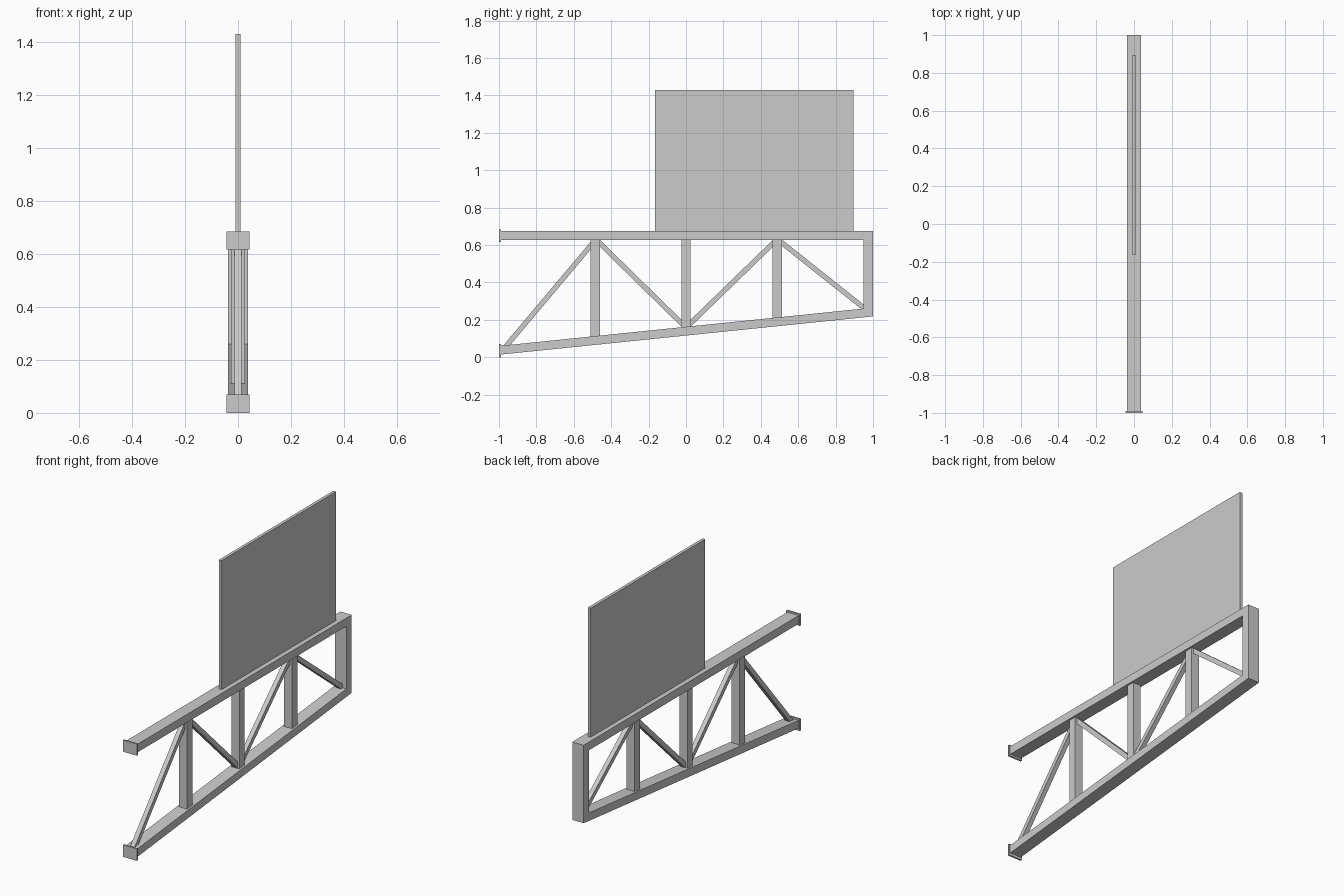
import bpy, bmesh
from mathutils import Vector

if "Cube" in bpy.data.objects:
    bpy.data.objects.remove(bpy.data.objects["Cube"])


def extrude_profile(name, pts, half):
    """Solid from a side profile of (y, z) points, centred on x = 0."""
    bm = bmesh.new()
    face = bm.faces.new([bm.verts.new((-half, y, z)) for y, z in pts])
    new = bmesh.ops.extrude_face_region(bm, geom=[face])["geom"]
    bmesh.ops.translate(bm, vec=(2 * half, 0, 0),
                        verts=[v for v in new if isinstance(v, bmesh.types.BMVert)])
    bmesh.ops.recalc_face_normals(bm, faces=bm.faces)
    me = bpy.data.meshes.new(name)
    bm.to_mesh(me)
    bm.free()
    ob = bpy.data.objects.new(name, me)
    bpy.context.collection.objects.link(ob)
    return ob


def block(name, y0, y1, z0, z1, half):
    return extrude_profile(name, [(y0, z0), (y1, z0), (y1, z1), (y0, z1)], half)


def strut(name, a, b, half):
    a, b = Vector(a), Vector(b)
    d = (b - a).normalized()
    n = Vector((-d.y, d.x)) * half
    return extrude_profile(name, [a - n, b - n, b + n, a + n], half)


def chord_top(y):
    return 0.163 + 0.1025 * y


# Outer frame: level top chord, end post and sloping bottom chord
TOP, UNDER, T = 0.675, 0.627, 0.047
extrude_profile("truss_frame", [
    (-0.99, TOP), (1.0, TOP), (1.0, chord_top(1.0) - T), (-0.99, chord_top(-0.99) - T),
    (-0.99, chord_top(-0.99)), (0.95, chord_top(0.95)), (0.95, UNDER), (-0.99, UNDER)], 0.037)

# Mounting plates at the open end
block("lower_end_plate", -1.0, -0.99, 0.0, 0.07, 0.044)
block("upper_end_plate", -1.0, -0.99, 0.616, 0.684, 0.044)

# Upright posts, feet cut to the chord slope
for i, y in enumerate((-0.485, 0.0, 0.488)):
    a, b = y - 0.025, y + 0.025
    extrude_profile(f"upright_{i + 1}", [
        (a, chord_top(a) - 0.005), (b, chord_top(b) - 0.005),
        (b, UNDER + 0.005), (a, UNDER + 0.005)], 0.026)

# Diagonal braces
for i, (a, b) in enumerate([((-0.97, 0.05), (-0.475, 0.638)), ((-0.49, 0.638), (0.0, 0.158)),
                            ((0.0, 0.158), (0.495, 0.638)), ((0.48, 0.638), (0.965, 0.253))]):
    strut(f"diagonal_brace_{i + 1}", a, b, 0.0135)

# Sign board standing on the top chord
block("sign_board", -0.165, 0.895, TOP - 0.003, 1.43, 0.009)
